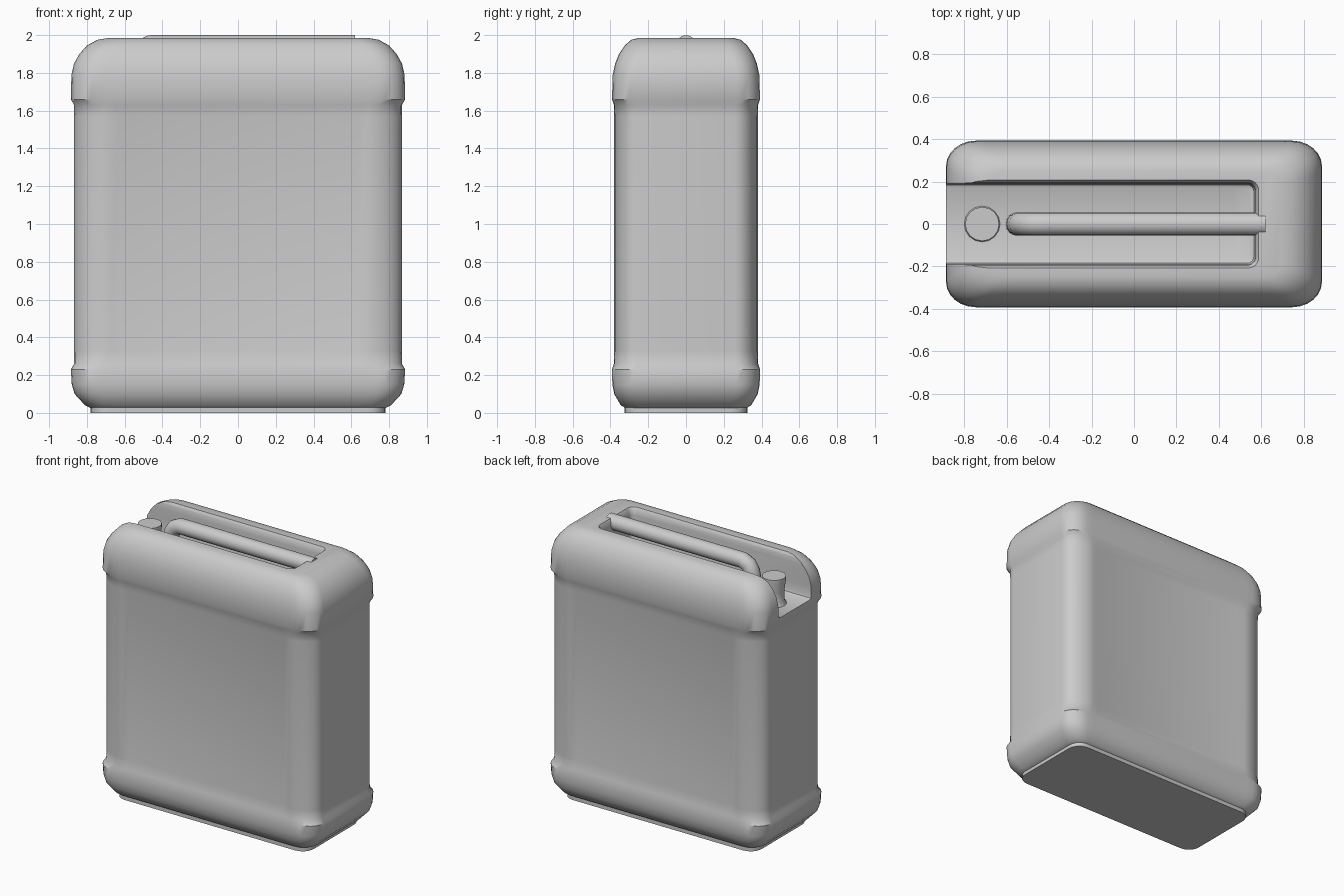
import bpy, bmesh
from math import sin, cos, pi
from mathutils import Vector

cube = bpy.data.objects.get("Cube")
if cube:
    bpy.data.objects.remove(cube, do_unlink=True)

grey = bpy.data.materials.new("grey_plastic")
grey.use_nodes = True
COLOUR = (0.6, 0.6, 0.6, 1)
grey.diffuse_color = COLOUR
grey.node_tree.nodes["Principled BSDF"].inputs["Base Color"].default_value = COLOUR


def loft(name, rings):
    """Skin a stack of equal-length point rings and cap both ends."""
    bm = bmesh.new()
    loops = [[bm.verts.new(p) for p in ring] for ring in rings]
    n = len(loops[0])
    for low, high in zip(loops, loops[1:]):
        for i in range(n):
            j = (i + 1) % n
            bm.faces.new((low[i], low[j], high[j], high[i]))
    bm.faces.new(loops[0][::-1])
    bm.faces.new(loops[-1])
    bmesh.ops.recalc_face_normals(bm, faces=bm.faces)
    mesh = bpy.data.meshes.new(name)
    bm.to_mesh(mesh)
    bm.free()
    mesh.materials.append(grey)
    obj = bpy.data.objects.new(name, mesh)
    bpy.context.collection.objects.link(obj)
    return obj


def smooth(obj, angle=0.6):
    bpy.ops.object.select_all(action='DESELECT')
    obj.select_set(True)
    bpy.context.view_layer.objects.active = obj
    bpy.ops.object.shade_smooth_by_angle(angle=angle)


def section(z, a, b, rx, ry, dent=0.0, cx=0.0, steps=6):
    """Rounded rectangle, with an optional dent in its two long sides."""
    pts = []
    for k, (sx, sy) in enumerate(((1, 1), (-1, 1), (-1, -1), (1, -1))):
        for i in range(steps + 1):
            t = (k + i / steps) * pi / 2
            pts.append((cx + sx * (a - rx) + rx * cos(t), sy * (b - ry) + ry * sin(t), z))
        if k in (0, 2):
            for s in (sx, -sx):
                pts.append((cx + s * (a - rx) * 0.93, sy * (b - dent), z))
    return pts


# Body: rounded bands at top and bottom, slightly narrower waist with shallow panels
body = loft("body", [section(*p) for p in (
    (0.02, 0.77, 0.31, 0.09, 0.09),
    (0.04, 0.81, 0.345, 0.11, 0.11),
    (0.10, 0.865, 0.38, 0.13, 0.12),
    (0.15, 0.88, 0.39, 0.14, 0.12),
    (0.23, 0.885, 0.392, 0.14, 0.12),
    (0.26, 0.868, 0.382, 0.17, 0.12),
    (0.33, 0.868, 0.38, 0.19, 0.12, 0.014),
    (1.57, 0.868, 0.38, 0.19, 0.12, 0.014),
    (1.63, 0.868, 0.382, 0.17, 0.12),
    (1.66, 0.885, 0.392, 0.14, 0.12),
    (1.79, 0.882, 0.388, 0.14, 0.12),
    (1.85, 0.868, 0.375, 0.14, 0.12),
    (1.90, 0.84, 0.355, 0.13, 0.12),
    (1.945, 0.80, 0.325, 0.12, 0.11),
    (1.975, 0.745, 0.29, 0.11, 0.09),
    (1.985, 0.69, 0.25, 0.09, 0.06))])

# Slot along the top, open at one end
cutter = loft("slot_cutter", [section(z, 0.9 + g, 0.19 + g, r, r, 0, -0.33) for z, g, r in (
    (1.70, -0.02, 0.02), (1.707, -0.006, 0.03), (1.725, 0, 0.035), (1.93, 0, 0.035),
    (1.965, 0.004, 0.04), (1.99, 0.02, 0.05), (2.1, 0.03, 0.05))])
cutter.hide_render = True
cut = body.modifiers.new("slot", 'BOOLEAN')
cut.operation = 'DIFFERENCE'
cut.solver = 'EXACT'
cut.object = cutter
bpy.context.view_layer.update()
body.data = bpy.data.meshes.new_from_object(
    body.evaluated_get(bpy.context.evaluated_depsgraph_get()))
body.modifiers.clear()
bpy.data.objects.remove(cutter, do_unlink=True)
smooth(body)

# Foot plate under the body
smooth(loft("foot_plate", [section(z, 0.78, 0.325, 0.09, 0.09) for z in (0, 0.03)]))

# Handle: bent round bar from the slot floor into the closed end
path = [Vector((x, 0, z)) for x, z in (
    (-0.55, 1.66), (-0.545, 1.83), (-0.535, 1.885), (-0.51, 1.925),
    (-0.465, 1.945), (-0.40, 1.945), (0.62, 1.945))]
rings = []
for i, p in enumerate(path):
    d = (path[min(i + 1, len(path) - 1)] - path[max(i - 1, 0)]).normalized()
    side, up = Vector((0, 1, 0)), d.cross(Vector((0, 1, 0)))
    rings.append([p + 0.055 * (cos(t) * side + sin(t) * up)
                  for t in (2 * pi * k / 16 for k in range(16))])
smooth(loft("handle", rings), 0.8)

# Spout with a slightly flared cap
smooth(loft("spout", [[(-0.715 + r * cos(t), r * sin(t), z)
                       for t in (2 * pi * k / 16 for k in range(16))]
                      for r, z in ((0.09, 1.69), (0.07, 1.725), (0.07, 1.80),
                                   (0.08, 1.87), (0.08, 1.90))]))
